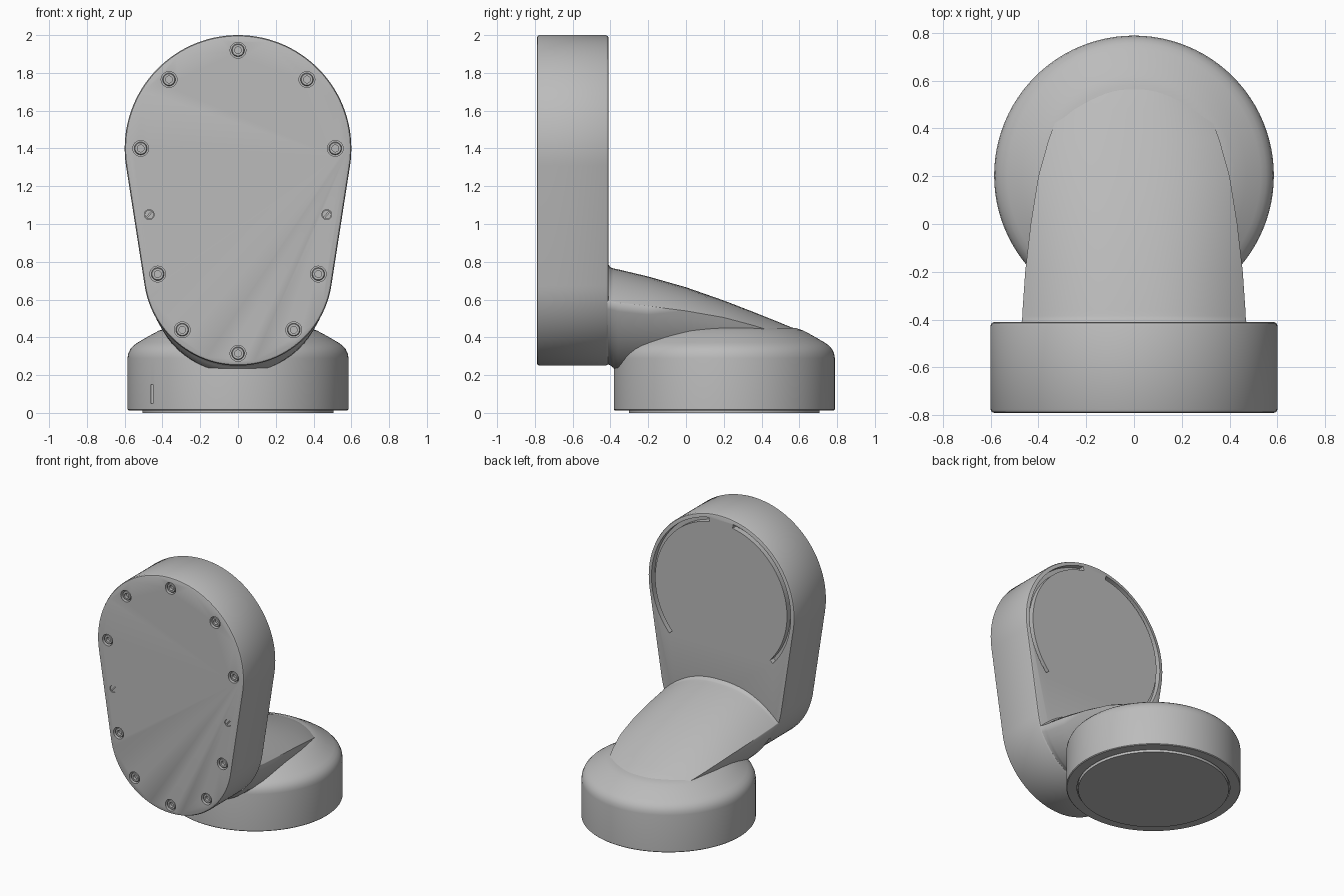
import bpy, bmesh, math
from math import sin, cos, pi, radians

if "Cube" in bpy.data.objects:
    bpy.data.objects.remove(bpy.data.objects["Cube"], do_unlink=True)

grey = bpy.data.materials.new("light grey")
grey.use_nodes = True
grey.diffuse_color = (0.5, 0.5, 0.5, 1)
grey.node_tree.nodes["Principled BSDF"].inputs["Base Color"].default_value = (0.5, 0.5, 0.5, 1)


def loft(name, rings):
    """Skin a list of equal closed rings and cap both ends."""
    bm = bmesh.new()
    rows = [[bm.verts.new(p) for p in ring] for ring in rings]
    n = len(rows[0])
    for a, b in zip(rows, rows[1:]):
        for i in range(n):
            j = (i + 1) % n
            bm.faces.new((a[i], a[j], b[j], b[i]))
    bm.faces.new(rows[0])
    bm.faces.new(rows[-1])
    bmesh.ops.recalc_face_normals(bm, faces=bm.faces)
    mesh = bpy.data.meshes.new(name)
    bm.to_mesh(mesh)
    bm.free()
    mesh.materials.append(grey)
    obj = bpy.data.objects.new(name, mesh)
    bpy.context.collection.objects.link(obj)
    return obj


def activate(obj):
    bpy.ops.object.select_all(action='DESELECT')
    obj.select_set(True)
    bpy.context.view_layer.objects.active = obj


def smooth(obj, angle=35):
    activate(obj)
    bpy.ops.object.shade_smooth_by_angle(angle=radians(angle))


def cut(obj, cutters):
    for c in cutters:
        activate(obj)
        mod = obj.modifiers.new("cut", 'BOOLEAN')
        mod.operation, mod.solver, mod.object = 'DIFFERENCE', 'EXACT', c
        bpy.ops.object.modifier_apply(modifier=mod.name)
        bpy.data.objects.remove(c, do_unlink=True)


def round_y(name, x, z, profile, n=24):
    """Turned part along y from (radius, y) pairs."""
    return loft(name, [[(x + r * cos(2 * pi * i / n), y, z + r * sin(2 * pi * i / n))
                        for i in range(n)] for r, y in profile])


def box(name, x, y, z, sx, sy, sz, tilt=0):
    corners = [(-sx, -sz), (sx, -sz), (sx, sz), (-sx, sz)]
    return loft(name, [[(x + a * cos(tilt) - b * sin(tilt), y + d,
                         z + a * sin(tilt) + b * cos(tilt)) for a, b in corners]
                       for d in (-sy, sy)])


# Upright housing: rounded tapered outline with softened rims
FRONT, BACK = -0.79, -0.41
TOP_Z, TOP_R, LOW_Z, LOW_R = 1.4, 0.6, 0.75, 0.5
TILT = math.asin((TOP_R - LOW_R) / (TOP_Z - LOW_Z))


def outline(y, inset):
    pts = []
    for z, r, start, end, n in ((TOP_Z, TOP_R, -TILT, pi + TILT, 64),
                                (LOW_Z, LOW_R, pi + TILT, 2 * pi - TILT, 48)):
        for i in range(n + 1):
            a = start + (end - start) * i / n
            pts.append(((r - inset) * cos(a), y, z + (r - inset) * sin(a)))
    return pts


rim = [(0, 0.015), (0.004, 0.005), (0.015, 0)]
housing = loft("upright_housing",
               [outline(FRONT + d, s) for d, s in rim] +
               [outline(BACK - d, s) for d, s in reversed(rim)])

# Screws in counterbores and slotted pins on the front
half = [(0.365, 1.765), (0.515, 1.4), (0.425, 0.735), (0.295, 0.44)]
screws = [(0, 1.92), (0, 0.315)] + [(s * x, z) for x, z in half for s in (1, -1)]
pins = [(s * 0.47, 1.05) for s in (1, -1)]
cutters = [round_y("bore", x, z, [(0.042, FRONT - 0.02), (0.042, FRONT + 0.04)]) for x, z in screws]
cutters += [round_y("pin_bore", x, z, [(0.026, FRONT - 0.02), (0.026, FRONT + 0.02)]) for x, z in pins]

# Arc grooves near the rim on the back
for start, end in ((-42, 80), (100, 222)):
    rings = []
    for i in range(33):
        a = radians(start + (end - start) * i / 32)
        rings.append([(r * cos(a), y, TOP_Z + r * sin(a)) for r, y in
                      ((0.54, BACK - 0.04), (0.57, BACK - 0.04),
                       (0.57, BACK + 0.02), (0.54, BACK + 0.02))])
    cutters.append(loft("groove_cutter", rings))
cut(housing, cutters)
smooth(housing)

for x, z in screws:
    smooth(round_y("screw", x, z, [(0.034, FRONT + 0.05), (0.034, FRONT + 0.013), (0.03, FRONT + 0.008),
                                   (0.018, FRONT + 0.008), (0.018, FRONT + 0.03)]))
for x, z in pins:
    pin = round_y("slotted_pin", x, z, [(0.024, FRONT + 0.03), (0.024, FRONT + 0.003)])
    cut(pin, [box("slot", x, FRONT, z, 0.003, 0.012, 0.04, -0.7)])
    smooth(pin)

# Round base with domed shoulder and inset foot disc
BASE_Y, SEG = 0.203, 96
profile = [(0.505, 0), (0.505, 0.03), (0.513, 0.03), (0.513, 0.013), (0.58, 0.013),
           (0.585, 0.018), (0.585, 0.29), (0.581, 0.315), (0.57, 0.338), (0.553, 0.357),
           (0.53, 0.373), (0.47, 0.408), (0.42, 0.435), (0.38, 0.449), (0.3, 0.457), (0.1, 0.46)]
base = loft("round_base", [[(r * cos(2 * pi * i / SEG), BASE_Y + r * sin(2 * pi * i / SEG), z)
                            for i in range(SEG)] for r, z in profile])
cut(base, [box("mark", -0.455, -0.165, 0.1, 0.005, 0.03, 0.05)])
smooth(base)


# Neck: round-bellied, arched section sweeping down from housing to base
def neck_ring(y, width, edge, top, stretch, n=28):
    t0 = math.asin(0.47 / 0.498)
    pts = []
    for i in range(n + 1):
        t = -t0 + 2 * t0 * i / n
        drop = 0.498 * (cos(t) - cos(t0))
        pts.append((width / 0.47 * 0.498 * sin(t), y, edge - drop * stretch))
    for i in range(1, n):
        u = cos(pi * i / n)
        pts.append((width * u, y, edge + (top - edge) * (1 - abs(u) ** 2.4)))
    return pts


stations = [(-0.45, 0.47, 0.59, 0.785, 1), (-0.41, 0.47, 0.59, 0.785, 1),
            (-0.4, 0.468, 0.588, 0.77, 1.01), (-0.385, 0.467, 0.586, 0.765, 1.04),
            (-0.36, 0.466, 0.582, 0.76, 1.12), (-0.2, 0.455, 0.565, 0.722, 1.12),
            (0, 0.432, 0.54, 0.665, 1), (0.2, 0.4, 0.505, 0.595, 1), (0.35, 0.358, 0.465, 0.537, 0.8),
            (0.48, 0.31, 0.425, 0.485, 0.6), (0.6, 0.25, 0.38, 0.436, 0.5), (0.7, 0.15, 0.33, 0.375, 0.4)]
smooth(loft("neck", [neck_ring(*s) for s in stations]), 70)
